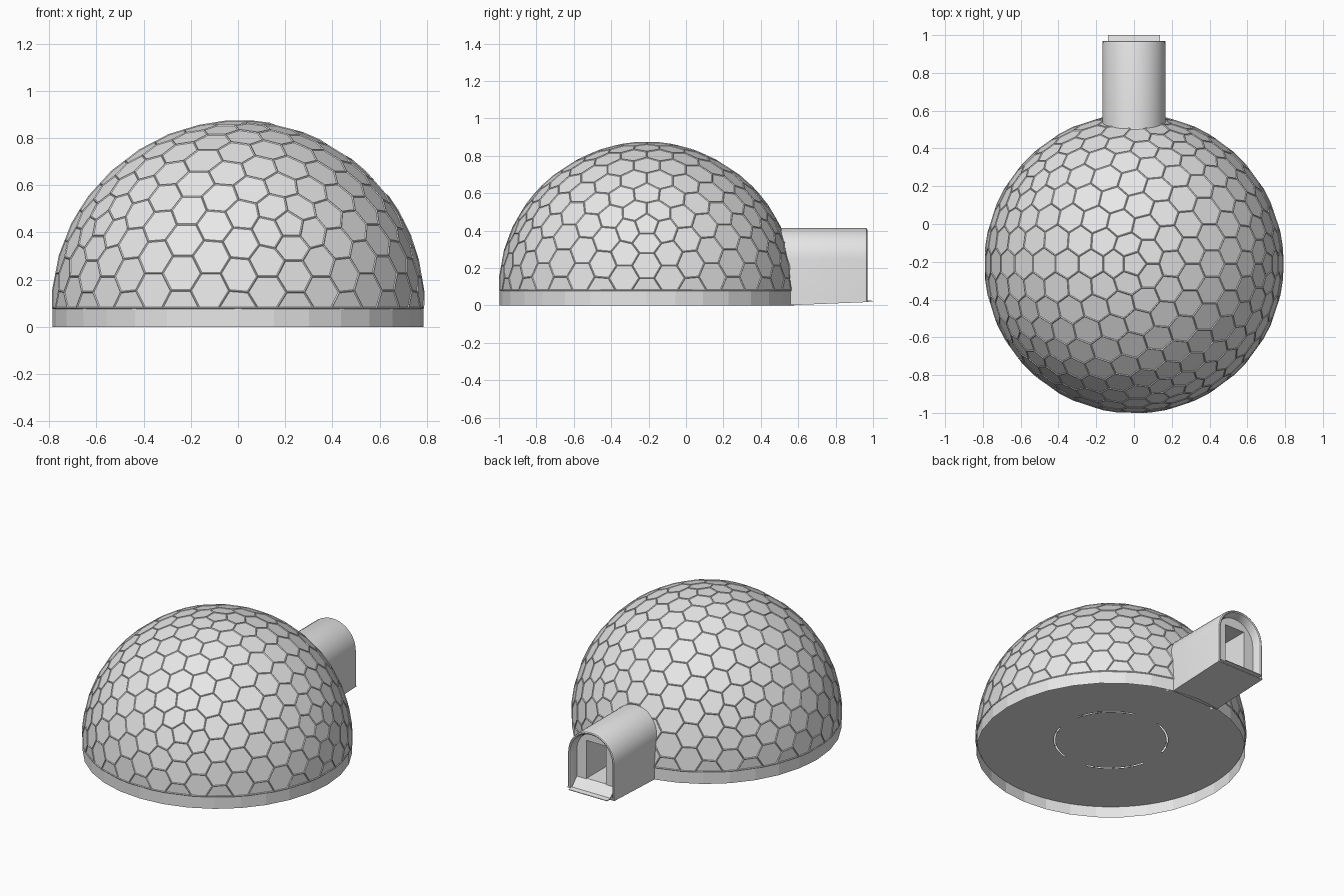
import bpy, bmesh, math
from mathutils import Vector

cube = bpy.data.objects.get("Cube")
if cube:
    bpy.data.objects.remove(cube, do_unlink=True)

# One light grey for the whole building
SHELL = bpy.data.materials.new("light grey")
SHELL.use_nodes = True
SHELL.diffuse_color = (0.8, 0.8, 0.8, 1)
SHELL.node_tree.nodes["Principled BSDF"].inputs["Base Color"].default_value = SHELL.diffuse_color
CENTRE_Y, RADIUS, BASE_H = -0.21, 0.787, 0.08


def finish(name, bm, smooth=False):
    bmesh.ops.recalc_face_normals(bm, faces=bm.faces[:])
    mesh = bpy.data.meshes.new(name)
    bm.to_mesh(mesh)
    bm.free()
    mesh.materials.append(SHELL)
    ob = bpy.data.objects.new(name, mesh)
    bpy.context.collection.objects.link(ob)
    if smooth:
        bpy.ops.object.select_all(action="DESELECT")
        ob.select_set(True)
        bpy.context.view_layer.objects.active = ob
        bpy.ops.object.shade_smooth_by_angle(angle=math.radians(35))
    return ob


def prism(name, points, start, end, axis):
    """Extrude a flat profile along x (points are y, z) or y (points are x, z)."""
    bm = bmesh.new()
    place = (lambda a, b, t: (t, a, b)) if axis == "x" else (lambda a, b, t: (a, t, b))
    face = bm.faces.new([bm.verts.new(place(a, b, start)) for a, b in points])
    ext = bmesh.ops.extrude_face_region(bm, geom=[face])["geom"]
    shift = Vector(place(0, 0, end - start))
    bmesh.ops.translate(bm, verts=[v for v in ext if isinstance(v, bmesh.types.BMVert)], vec=shift)
    return finish(name, bm)


def arch(inset, foot=0.02, steps=20):
    """Round-topped doorway outline in x, z."""
    r, spring = 0.167 - inset, 0.248
    curve = [(r * math.cos(math.pi * i / steps), spring + r * math.sin(math.pi * i / steps))
             for i in range(steps + 1)]
    return [(r, foot)] + curve + [(-r, foot)]


# Dome of flat hexagon panels: an icosphere with its corners cut off, halved
bm = bmesh.new()
bmesh.ops.create_icosphere(bm, subdivisions=3, radius=0.798)
bmesh.ops.bevel(bm, geom=bm.verts[:], offset=33.333, offset_type="PERCENT",
                affect="VERTICES", segments=1, profile=0.5, clamp_overlap=False)
bmesh.ops.bisect_plane(bm, geom=bm.verts[:] + bm.edges[:] + bm.faces[:], dist=1e-4,
                       plane_co=(0, 0, 0), plane_no=(0, 0, 1), clear_inner=True)

# Panels left out where the tunnel enters
centres = {f: f.calc_center_median() for f in bm.faces}
hole = [f for f, c in centres.items() if c.y > 0.4 and abs(c.x) < 0.09 and c.z < 0.22]
bmesh.ops.delete(bm, geom=hole, context="FACES")
frame_bm = bm.copy()
dome = finish("dome_panels", bm)

# Thin raised struts along every panel edge
frame = finish("dome_frame", frame_bm)
wire = frame.modifiers.new("struts", "WIREFRAME")
wire.thickness = 0.008
wire.offset = 0
wire.use_boundary = True
for ob in (dome, frame):
    ob.location = (0, CENTRE_Y, BASE_H)

# Base ring wall
bm = bmesh.new()
bmesh.ops.create_cone(bm, cap_ends=False, segments=32, radius1=RADIUS, radius2=RADIUS, depth=BASE_H)
ring = finish("base_ring", bm)
ring.location = (0, CENTRE_Y, BASE_H / 2)

# Raised floor disc with four curved slits
bm = bmesh.new()
SEGMENTS = 96
radii = (0.02, 0.325, 0.334, RADIUS - 0.004)
loops = [[bm.verts.new((r * math.cos(math.tau * i / SEGMENTS), r * math.sin(math.tau * i / SEGMENTS), 0))
          for i in range(SEGMENTS)] for r in radii]
bm.faces.new(loops[0])
for k in range(len(radii) - 1):
    for i in range(SEGMENTS):
        angle = (i + 0.5) * 360 / SEGMENTS % 90
        if k == 1 and 16 < angle < 74:
            continue
        j = (i + 1) % SEGMENTS
        bm.faces.new((loops[k][i], loops[k + 1][i], loops[k + 1][j], loops[k][j]))
floor = finish("floor", bm)
floor.location = (0, CENTRE_Y, 0.07)

# Entrance tunnel shell with a rounded rim
bm = bmesh.new()
sections = ((0, 0.49), (0, 0.955), (0.003, 0.966), (0.009, 0.97), (0.016, 0.966), (0.025, 0.945), (0.03, 0.9))
rows = [[bm.verts.new((x, y, z)) for x, z in arch(inset)] for inset, y in sections]
for a, b in zip(rows, rows[1:]):
    for i in range(len(a) - 1):
        bm.faces.new((a[i], a[i + 1], b[i + 1], b[i]))
finish("entrance_tunnel", bm, smooth=True)

# Tunnel underside, inner passage floor and the ramp at the mouth
prism("tunnel_floor", [(0.55, 0.001), (0.969, 0.018), (0.969, 0.024), (0.55, 0.024)], -0.167, 0.167, "x")
prism("passage_floor", [(0.55, 0.02), (0.91, 0.02), (0.91, BASE_H), (0.55, BASE_H)], -0.1, 0.1, "x")
prism("entrance_ramp", [(0.9, 0.019), (1.0, 0.02), (1.0, 0.024), (0.968, 0.028), (0.912, BASE_H), (0.9, BASE_H)],
      -0.137, 0.137, "x")

# Thick inner wall with a rectangular passage through it
opening = [(-0.07, 0.02), (-0.07, 0.325), (0.07, 0.325), (0.07, 0.02)]
prism("passage_wall", arch(0.028) + opening, 0.56, 0.915, "y")
